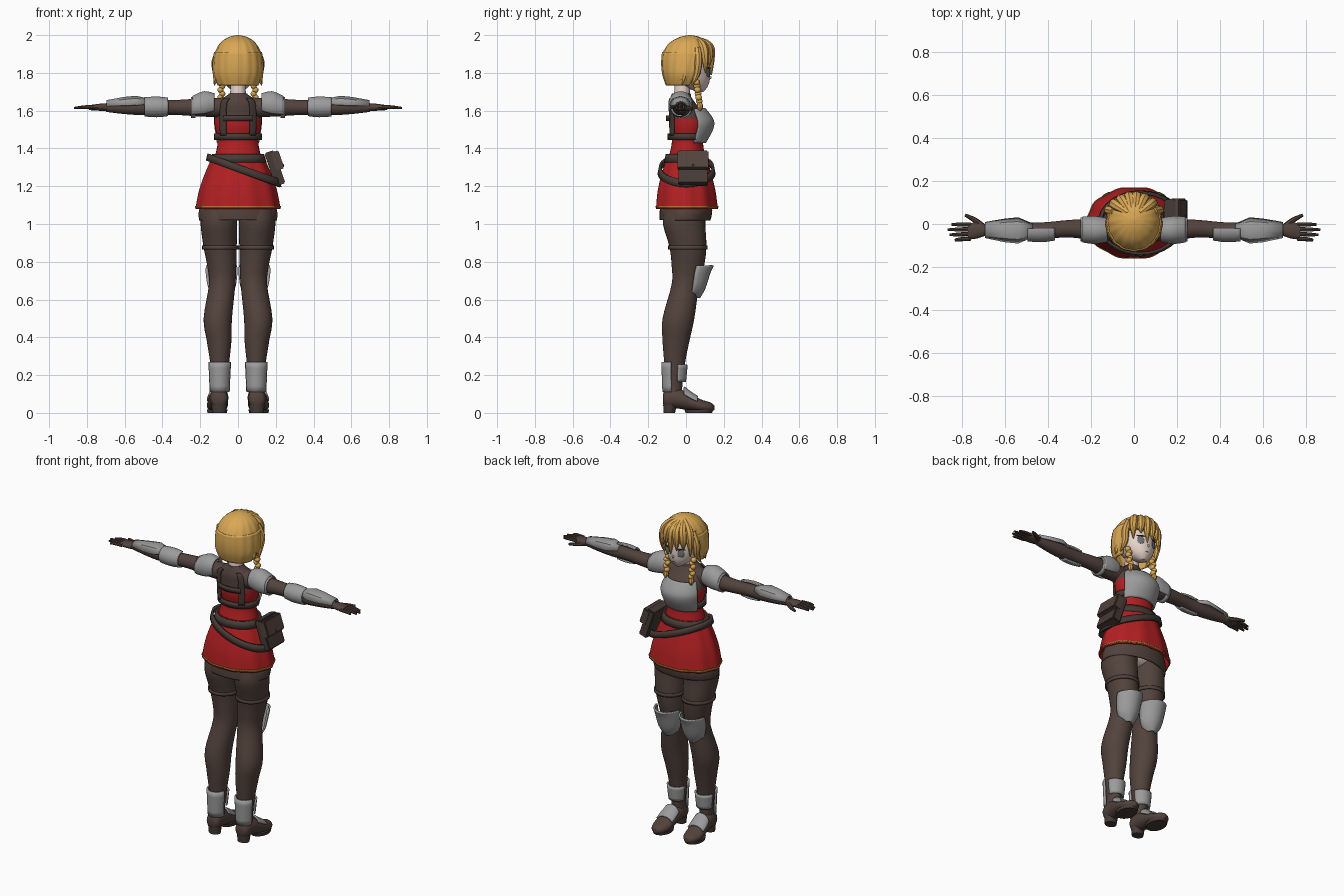
import bpy, bmesh, math
from mathutils import Vector

cube = bpy.data.objects.get("Cube")
if cube:
    bpy.data.objects.remove(cube, do_unlink=True)


def material(name, r, g, b):
    m = bpy.data.materials.new(name)
    m.use_nodes = True
    m.diffuse_color = (r, g, b, 1)
    m.node_tree.nodes["Principled BSDF"].inputs["Base Color"].default_value = (r, g, b, 1)
    return m


BROWN = material("brown cloth", .085, .055, .045)
LEATHER = material("dark leather", .06, .042, .036)
RED = material("red cloth", .45, .014, .016)
STEEL = material("grey steel", .33, .33, .33)
HAIR = material("golden hair", .7, .39, .09)
SKIN = material("pale skin", .82, .67, .6)
IRIS = material("grey iris", .16, .17, .18)
DARK = material("dark lash", .03, .022, .02)
GOLD = material("gold trim", .4, .2, .03)


def finish(name, bm, mat, thick=0, angle=40):
    bmesh.ops.recalc_face_normals(bm, faces=bm.faces)
    mesh = bpy.data.meshes.new(name)
    bm.to_mesh(mesh)
    bm.free()
    ob = bpy.data.objects.new(name, mesh)
    bpy.context.collection.objects.link(ob)
    mesh.materials.append(mat)
    bpy.ops.object.select_all(action="DESELECT")
    bpy.context.view_layer.objects.active = ob
    ob.select_set(True)
    bpy.ops.object.shade_smooth_by_angle(angle=math.radians(angle))
    if thick:
        mod = ob.modifiers.new("thickness", "SOLIDIFY")
        mod.thickness = thick
        mod.offset = 0
    return ob


def spline(rings, steps):
    """Smooth the list of rings with a Catmull-Rom spline."""
    rings = [Vector(r) for r in rings]
    out = []
    for i in range(len(rings) - 1):
        p0, p1 = rings[max(i - 1, 0)], rings[i]
        p2, p3 = rings[i + 1], rings[min(i + 2, len(rings) - 1)]
        for k in range(steps):
            t = k / steps
            out.append(p1 + (p2 - p0) * (t / 2)
                       + (p0 * 2 - p1 * 5 + p2 * 4 - p3) * (t * t / 2)
                       + (p1 * 3 - p0 - p2 * 3 + p3) * (t ** 3 / 2))
    return out + [rings[-1]]


def loft(name, rings, mat, axis="z", arc=(0, 360), segs=32, steps=4,
         thick=0, ripple=0, waves=1, tilt=0):
    """Skin elliptical rings (x, y, z, r1, r2) set across the given axis."""
    bm = bmesh.new()
    closed = arc[1] - arc[0] == 360
    count = segs if closed else segs + 1
    rows = []
    for x, y, z, r1, r2 in spline(rings, steps):
        row = []
        for i in range(count):
            a = math.radians(arc[0] + (arc[1] - arc[0]) * i / segs)
            f = 1 + ripple * math.cos(waves * a)
            u, v = r1 * f * math.cos(a), r2 * f * math.sin(a)
            p = {"x": (x, y + u, z + v), "y": (x + u, y, z + v),
                 "z": (x + u, y + v, z + tilt * u)}[axis]
            row.append(bm.verts.new(p))
        rows.append(row)
    for low, high in zip(rows, rows[1:]):
        for i in range(segs):
            j = (i + 1) % count
            bm.faces.new((low[i], low[j], high[j], high[i]))
    if closed and not thick:
        bm.faces.new(rows[0])
        bm.faces.new(rows[-1])
    return finish(name, bm, mat, thick)


def ball(name, place, size, mat, turn=0):
    bm = bmesh.new()
    bmesh.ops.create_uvsphere(bm, u_segments=16, v_segments=10, radius=1)
    ob = finish(name, bm, mat)
    ob.location, ob.scale, ob.rotation_euler.z = place, size, turn
    return ob


def box(name, place, size, mat, lean=0):
    bm = bmesh.new()
    bmesh.ops.create_cube(bm, size=1)
    bmesh.ops.scale(bm, vec=size, verts=bm.verts)
    bmesh.ops.bevel(bm, geom=bm.edges[:], offset=.006, segments=2, affect="EDGES")
    ob = finish(name, bm, mat)
    ob.location, ob.rotation_euler.y = place, lean
    return ob


def tube(name, points, mat):
    """Tapered strand through points (x, y, z, radius)."""
    curve = bpy.data.curves.new(name, "CURVE")
    curve.dimensions, curve.bevel_depth, curve.bevel_resolution = "3D", 1, 2
    curve.use_fill_caps = True
    path = spline(points, 4)
    line = curve.splines.new("POLY")
    line.points.add(len(path) - 1)
    for p, (x, y, z, r) in zip(line.points, path):
        p.co, p.radius = (x, y, z, 1), max(r, .002)
    ob = bpy.data.objects.new(name, curve)
    bpy.context.collection.objects.link(ob)
    curve.materials.append(mat)
    bpy.ops.object.select_all(action="DESELECT")
    bpy.context.view_layer.objects.active = ob
    ob.select_set(True)
    bpy.ops.object.convert(target="MESH")
    bpy.ops.object.shade_smooth_by_angle()


# Torso: red bodice with a brown yoke above
torso = loft("torso", [(0, 0, 1.28, .15, .11), (0, .005, 1.36, .122, .095), (0, .008, 1.44, .108, .083),
                       (0, .01, 1.52, .124, .1), (0, .003, 1.58, .125, .093), (0, -.02, 1.64, .11, .07),
                       (0, -.03, 1.69, .046, .045)], RED, steps=8)
torso.data.materials.append(BROWN)
for face in torso.data.polygons:
    face.material_index = int(face.center.z > 1.555)
loft("chest_plate", [(0, .01, 1.43, .114, .09), (0, .02, 1.5, .126, .118), (0, .02, 1.55, .128, .122),
                     (0, .01, 1.61, .105, .09)], STEEL, arc=(20, 160), thick=.01)
loft("chest_belt", [(0, .006, z, .122, .098) for z in (1.445, 1.48)], LEATHER, thick=.01, steps=1)
loft("back_cross_strap", [(0, .004, z, .13, .104) for z in (1.545, 1.575)], LEATHER,
     arc=(235, 305), thick=.01, steps=1)

# Skirt, hem trim and underskirt
loft("skirt", [(0, .005, 1.08, .218, .162), (0, .003, 1.18, .198, .15), (0, .003, 1.28, .163, .125),
               (0, .004, 1.37, .122, .096)], RED, segs=80, thick=.008, ripple=.018, waves=10)
loft("hem_trim", [(0, .005, z, .221, .165) for z in (1.087, 1.096)], GOLD,
     segs=80, steps=1, thick=.006, ripple=.018, waves=10)
loft("underskirt", [(0, -.005, 1.02, .202, .13), (0, 0, 1.07, .203, .135), (0, 0, 1.16, .17, .125)],
     BROWN, thick=.008)
ball("hips", (0, -.005, 1.09), (.16, .1, .07), SKIN)

# Belts and pouch
loft("waist_belt", [(0, .004, 1.325, .146, .115), (0, .004, 1.37, .131, .105)], LEATHER, thick=.012, steps=1)
loft("hip_belt", [(.03, .003, 1.265, .194, .148), (.03, .003, 1.305, .186, .14)], LEATHER,
     thick=.012, steps=1, tilt=-.36)
box("pouch", (.195, .037, 1.295), (.055, .155, .185), LEATHER, lean=-.33)
box("pouch_flap", (.206, .037, 1.335), (.05, .162, .1), BROWN, lean=-.33)
ball("pouch_stud", (.237, .037, 1.31), (.006, .008, .008), DARK)

# Head and face
loft("neck", [(0, -.025, 1.64, .042, .042), (0, -.015, 1.77, .04, .042)], SKIN)
loft("collar", [(0, -.028, 1.655, .058, .052), (0, -.025, 1.69, .046, .046)], BROWN, thick=.008)
loft("head", [(0, .075, 1.7, .018, .018), (0, .052, 1.73, .06, .064), (0, .026, 1.78, .095, .102),
              (0, .01, 1.85, .11, .113), (0, 0, 1.93, .09, .09), (0, 0, 1.97, .03, .03)], SKIN)
ball("nose", (0, .127, 1.775), (.006, .009, .008), SKIN)
ball("mouth", (0, .116, 1.738), (.014, .004, .003), DARK)

# Hair: crown, back curtain, fringe locks
crown = [(0, .005, 1.87, .126, .131), (0, .01, 1.91, .12, .13), (0, .015, 1.96, .091, .1),
         (0, .02, 1.99, .048, .052), (0, .02, 2, .004, .004)]
curtain = [(0, -.02, 1.735, .1, .08), (0, -.005, 1.79, .125, .113), (0, .004, 1.85, .127, .128), crown[1]]
loft("hair_crown", crown, HAIR, segs=96, ripple=.012, waves=16)
loft("hair_curtain", curtain, HAIR, arc=(155, 385), segs=72, thick=.012, ripple=.012, waves=16)
for i, (x, tip) in enumerate([(-.095, 1.79), (-.062, 1.83), (-.025, 1.82), (.012, 1.79), (.05, 1.84), (.088, 1.8)]):
    bulge = .143 - 4 * x * x
    tube(f"fringe_lock_{i}", [(x * .3, .05, 1.983, .012), (x * .8, bulge - .025, 1.945, .024),
                              (x, bulge - .012, 1.89, .023), (x * 1.05, bulge - .008, tip, .003)], HAIR)

for side, s in (("left", 1), ("right", -1)):
    # Face details and side hair
    ball(side + "_eye", (s * .047, .118, 1.8), (.021, .005, .024), IRIS, turn=-s * .45)
    ball(side + "_lash", (s * .048, .119, 1.826), (.026, .005, .004), DARK, turn=-s * .45)
    tube(side + "_side_lock", [(s * .09, .06, 1.93, .02), (s * .118, .065, 1.86, .022),
                               (s * .115, .055, 1.79, .018), (s * .125, .03, 1.735, .003)], HAIR)
    tube(side + "_nape_lock", [(s * .11, .0, 1.84, .02), (s * .115, -.01, 1.78, .018),
                               (s * .122, -.02, 1.74, .003)], HAIR)
    for k in range(6):
        ball(f"{side}_braid_{k}", (s * (.088 + .005 * (-1) ** k), .055 + .003 * k, 1.75 - .02 * k),
             (.016, .018, .016), HAIR)
    tube(side + "_braid_tail", [(s * .088, .072, 1.645, .01), (s * .088, .074, 1.62, .017),
                                (s * .088, .074, 1.595, .003)], HAIR)
    # Back strap
    mid = 270 + s * 38
    loft(side + "_back_strap", [(0, .004, 1.47, .126, .1), (0, .004, 1.56, .131, .102),
                                (0, -.018, 1.64, .122, .08), (0, -.03, 1.665, .09, .06)],
         LEATHER, arc=(mid - 9, mid + 9), segs=4, thick=.01)
    # Arm and its armour
    loft(side + "_arm", [(s * x, y, 1.617, r, r) for x, y, r in
                         [(.07, -.025, .052), (.2, -.025, .048), (.3, -.022, .041), (.42, -.03, .038),
                          (.52, -.032, .04), (.61, -.03, .034), (.7, -.028, .023)]], BROWN, axis="x")
    loft(side + "_shoulder_plate", [(s * .125, -.028, 1.635, .05, .052), (s * .18, -.028, 1.63, .06, .068),
                                    (s * .24, -.026, 1.618, .055, .055)], STEEL, axis="x",
         arc=(-40, 220), thick=.01)
    loft(side + "_shoulder_band", [(s * x, -.025, 1.617, .052, .052) for x in (.225, .25)], STEEL,
         axis="x", thick=.008, steps=1)
    loft(side + "_elbow_plate", [(s * .37, -.028, 1.62, .044, .044), (s * .43, -.028, 1.62, .052, .05),
                                 (s * .495, -.03, 1.62, .046, .046)], STEEL, axis="x", arc=(80, 280), thick=.01)
    loft(side + "_forearm_plate", [(s * .475, -.03, 1.63, .03, .03), (s * .54, -.03, 1.625, .058, .05),
                                   (s * .6, -.03, 1.622, .052, .047), (s * .695, -.028, 1.622, .034, .03)],
         STEEL, axis="x", arc=(5, 175), segs=4, steps=1, thick=.008)
    # Hand
    loft(side + "_palm", [(s * .685, -.028, 1.617, .024, .02), (s * .73, -.03, 1.618, .037, .019),
                          (s * .775, -.035, 1.618, .038, .013)], BROWN, axis="x", segs=16)
    for k, reach in enumerate((.835, .86, .868, .85)):
        y = -.068 + .022 * k
        tube(f"{side}_finger_{k}", [(s * .76, y, 1.619, .01), (s * .81, y * 1.05, 1.619, .0095),
                                    (s * reach, y * 1.1, 1.614, .006)], BROWN)
    tube(side + "_thumb", [(s * .705, -.01, 1.615, .014), (s * .745, .02, 1.612, .012),
                           (s * .788, .042, 1.61, .007)], BROWN)
    # Leg
    loft(side + "_leg", [(s * x, y, z, a, b) for z, x, y, a, b in
                         [(1.08, .1, -.005, .095, .11), (1, .101, -.01, .097, .112), (.88, .095, .01, .088, .098),
                          (.78, .086, .01, .077, .086), (.68, .084, -.003, .07, .073), (.5, .107, -.04, .075, .084),
                          (.38, .1, -.053, .065, .071), (.27, .097, -.06, .051, .056), (.15, .097, -.065, .04, .046),
                          (.06, .1, -.068, .042, .046)]], BROWN)
    loft(side + "_stocking_cuff", [(s * .095, .01, z, .091, .1) for z in (.865, .885)], BROWN,
         thick=.008, steps=1)
    loft(side + "_knee_plate", [(s * .085, .01, .61, .028, .06), (s * .086, .012, .66, .068, .086),
                                (s * .087, .018, .74, .082, .106), (s * .087, .025, .78, .08, .118)],
         STEEL, arc=(15, 165), segs=12, thick=.01)
    loft(side + "_heel_guard", [(s * .097, -.062, .11, .05, .058), (s * .097, -.062, .27, .057, .064)],
         STEEL, arc=(195, 345), segs=12, thick=.01)
    loft(side + "_shin_guard", [(s * .097, -.06, .165, .048, .055), (s * .097, -.06, .255, .058, .064)],
         STEEL, arc=(15, 165), segs=12, thick=.01)
    # Shoe
    loft(side + "_shoe", [(s * x, y, z, a, b) for y, x, z, a, b in
                          [(-.122, .1, .075, .025, .025), (-.105, .1, .075, .043, .05), (-.05, .102, .078, .048, .054),
                           (.01, .106, .06, .052, .046), (.08, .11, .037, .055, .034), (.13, .11, .03, .038, .025),
                           (.15, .11, .028, .008, .012)]], BROWN, axis="y")
    loft(side + "_heel", [(s * .1, -.088, 0, .036, .03), (s * .1, -.085, .045, .041, .036)], LEATHER)
    loft(side + "_sole", [(s * .11, .068, 0, .052, .07), (s * .11, .068, .018, .054, .076)], LEATHER)
    loft(side + "_instep_plate", [(s * .104, -.01, .078, .05, .058), (s * .107, .025, .062, .055, .046),
                                  (s * .108, .06, .048, .055, .038)], STEEL,
         axis="y", arc=(20, 160), segs=12, thick=.01)
